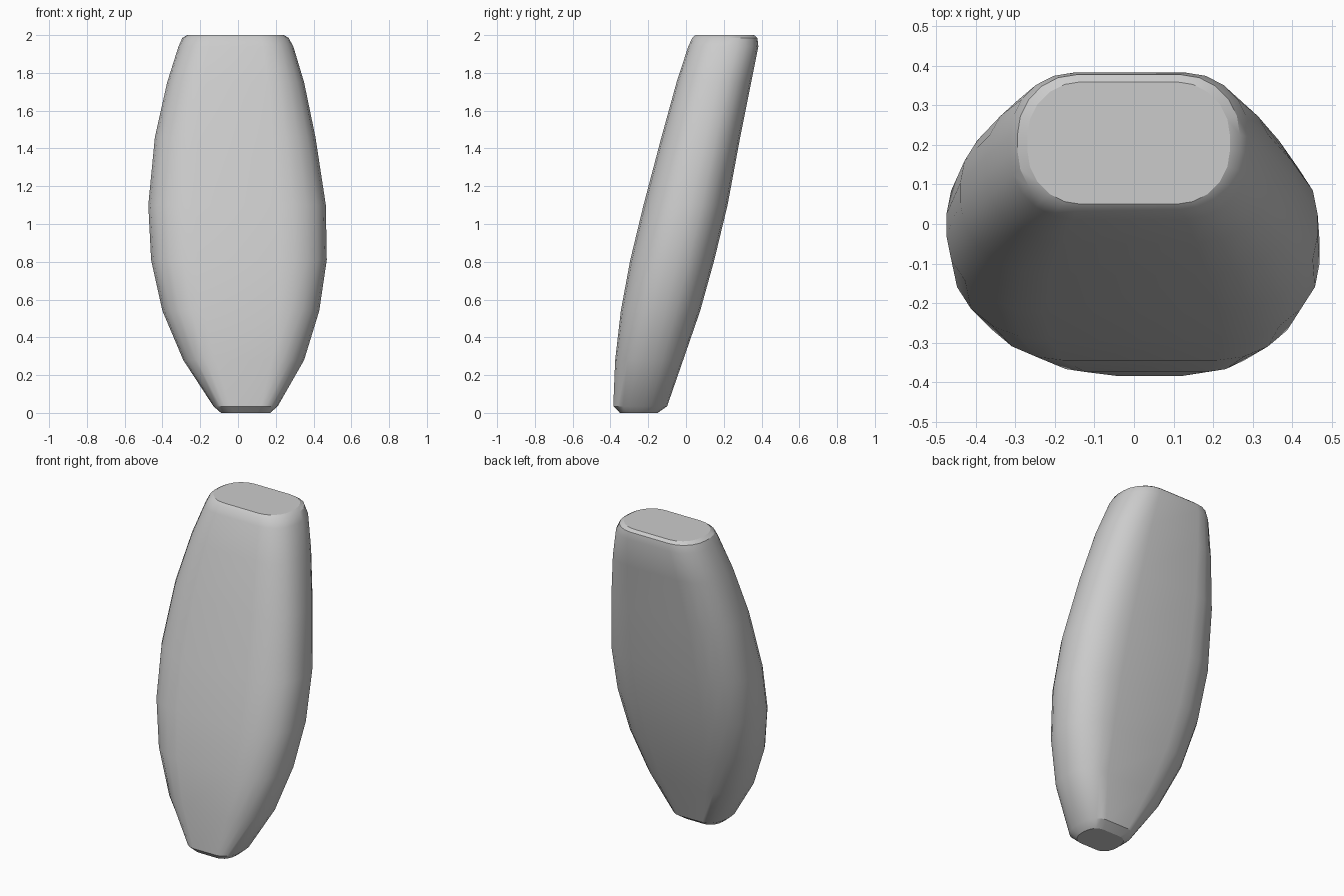
import bpy
import bmesh
import math

cube = bpy.data.objects.get("Cube")
if cube:
    bpy.data.objects.remove(cube, do_unlink=True)

# Plain grey finish
grey = bpy.data.materials.new("light_grey")
grey.use_nodes = True
colour = (0.6, 0.6, 0.6, 1)
grey.diffuse_color = colour
grey.node_tree.nodes["Principled BSDF"].inputs["Base Color"].default_value = colour

CORNER_STEPS = 5

# Cross-sections from foot to top: height, left x, right x, front y, back y
SECTIONS = [
    (0.0, -0.09, 0.17, -0.35, -0.15),
    (0.035, -0.13, 0.21, -0.385, -0.1),
    (0.28, -0.29, 0.35, -0.375, -0.015),
    (0.54, -0.4, 0.43, -0.345, 0.075),
    (0.81, -0.46, 0.47, -0.295, 0.15),
    (1.1, -0.475, 0.465, -0.225, 0.22),
    (1.46, -0.44, 0.41, -0.13, 0.287),
    (1.75, -0.375, 0.35, -0.05, 0.345),
    (1.94, -0.315, 0.293, 0.012, 0.383),
    (1.985, -0.295, 0.268, 0.033, 0.378),
    (2.0, -0.27, 0.243, 0.05, 0.36),
]


def rounded_ring(bm, z, x0, x1, y0, y1):
    """Rounded rectangle with wide corners and almost fully round ends."""
    cx, cy = (x0 + x1) / 2, (y0 + y1) / 2
    hx, hy = (x1 - x0) / 2, (y1 - y0) / 2
    rx, ry = hx * 0.53, hy * 0.88
    ring = []
    for quarter, (sx, sy) in enumerate([(1, 1), (-1, 1), (-1, -1), (1, -1)]):
        for step in range(CORNER_STEPS + 1):
            a = (quarter + step / CORNER_STEPS) * math.pi / 2
            x = cx + sx * (hx - rx) + rx * math.cos(a)
            y = cy + sy * (hy - ry) + ry * math.sin(a)
            ring.append(bm.verts.new((x, y, z)))
    return ring


# Leaning, tapered body lofted through the sections
bm = bmesh.new()
rings = [rounded_ring(bm, *section) for section in SECTIONS]
for lower, upper in zip(rings, rings[1:]):
    count = len(lower)
    for i in range(count):
        j = (i + 1) % count
        bm.faces.new((lower[i], lower[j], upper[j], upper[i]))
bm.faces.new(rings[-1])
bm.faces.new(list(reversed(rings[0])))
bmesh.ops.recalc_face_normals(bm, faces=bm.faces)

mesh = bpy.data.meshes.new("leaning_body")
bm.to_mesh(mesh)
bm.free()
mesh.materials.append(grey)
body = bpy.data.objects.new("leaning_body", mesh)
bpy.context.collection.objects.link(body)

# Smooth sides with crisp end caps
bpy.ops.object.select_all(action='DESELECT')
body.select_set(True)
bpy.context.view_layer.objects.active = body
bpy.ops.object.shade_smooth_by_angle(angle=math.radians(30))
